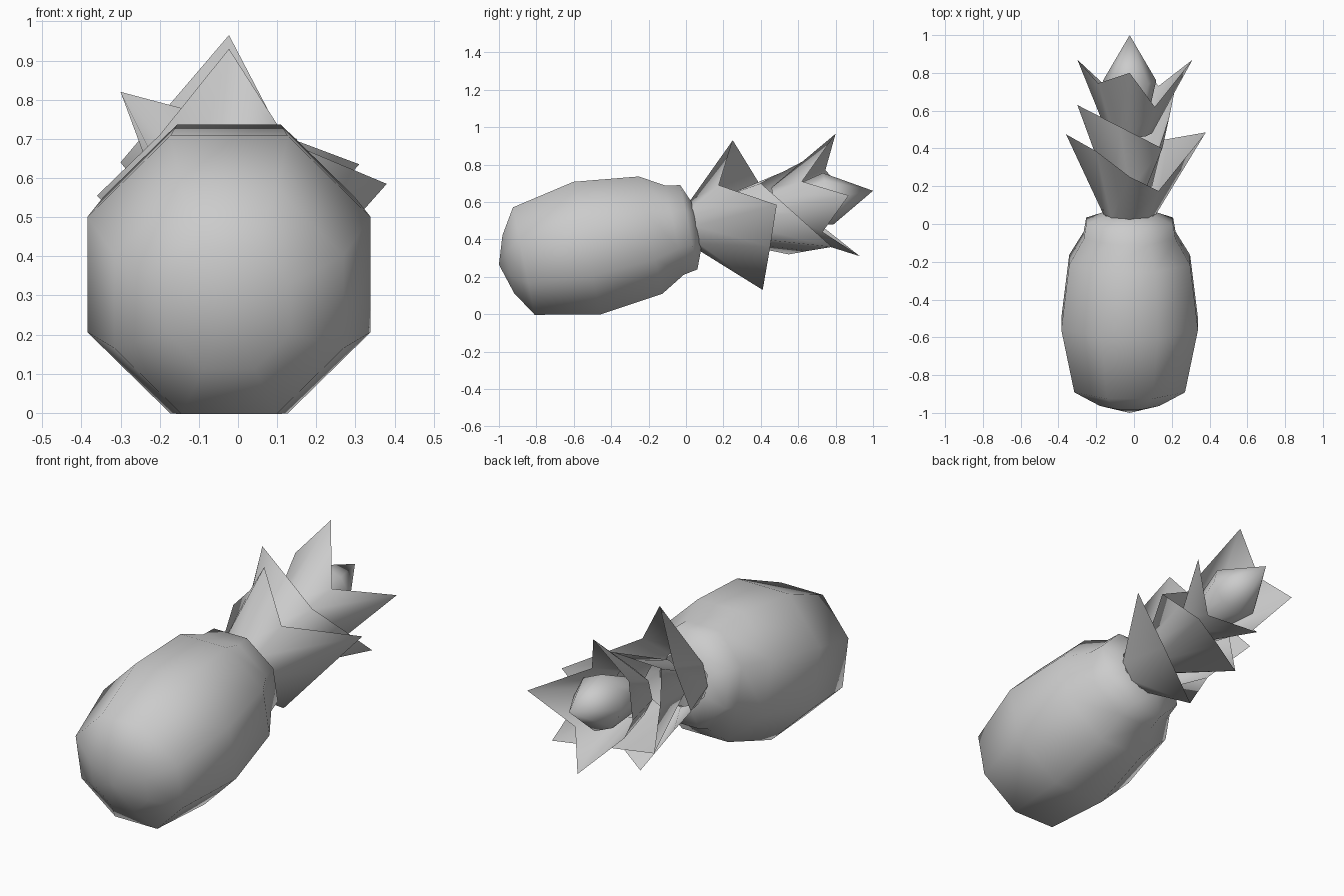
import bpy, bmesh
from math import sin, cos, pi, radians
from mathutils import Vector, Matrix

cube = bpy.data.objects.get("Cube")
if cube:
    bpy.data.objects.remove(cube)

grey = bpy.data.materials.new("plain_grey")
grey.use_nodes = True
grey.diffuse_color = (0.6, 0.6, 0.6, 1)
grey.node_tree.nodes["Principled BSDF"].inputs["Base Color"].default_value = (0.6, 0.6, 0.6, 1)

SIDES = 8
CENTRE_X = -0.023
TILT = radians(11.5)      # the fruit lies with its crown end raised


def ring(y, apothem, turn):
    """Octagon across the tilted axis, clockwise from the top towards +x."""
    centre = Vector((CENTRE_X, y, 0.465 + 0.205 * (y - 0.015)))
    radius = apothem / cos(pi / SIDES)
    spin = Matrix.Rotation(TILT, 3, 'X')
    return [centre + spin @ Vector((radius * sin(a), 0, radius * cos(a)))
            for a in ((i + turn) * 2 * pi / SIDES for i in range(SIDES))]


def loft(name, rings, start=None, end=None):
    """Skin a list of rings; start and end are optional closing points."""
    bm = bmesh.new()
    loops = [[bm.verts.new(p) for p in r] for r in rings]
    for a, b in zip(loops, loops[1:]):
        for i in range(SIDES):
            j = (i + 1) % SIDES
            bm.faces.new((a[i], a[j], b[j], b[i]))
    for point, loop in ((start, loops[0]), (end, loops[-1])):
        if point:
            tip = bm.verts.new(point)
            for i in range(SIDES):
                bm.faces.new((tip, loop[i], loop[(i + 1) % SIDES]))
    bmesh.ops.recalc_face_normals(bm, faces=bm.faces)
    # Open crowns: make the outer skin face away from the axis
    axis = Vector((CENTRE_X, 0, 0))
    if sum(f.normal.x * (f.calc_center_median() - axis).x for f in bm.faces) < 0:
        bmesh.ops.reverse_faces(bm, faces=bm.faces)
    mesh = bpy.data.meshes.new(name)
    bm.to_mesh(mesh)
    bm.free()
    mesh.materials.append(grey)
    mesh.shade_smooth()
    obj = bpy.data.objects.new(name, mesh)
    bpy.context.collection.objects.link(obj)
    return obj


# Fruit body: octagonal rings from the blunt end to the narrow neck
profile = [(-0.95, 0.158), (-0.867, 0.293), (-0.53, 0.362), (-0.19, 0.32),
           (-0.06, 0.243), (0.015, 0.23), (0.055, 0.13)]
loft("fruit_body", [ring(y, r, 0.5) for y, r in profile], start=(CENTRE_X, -1.0, 0.265))

# Crown tiers: each flares from a small ring to a jagged rim of tips and notches
lower_rim = [(-0.023, 0.25, 0.93), (0.13, 0.175, 0.69), (0.38, 0.485, 0.585), (0.18, 0.45, 0.36),
             (-0.023, 0.41, 0.13), (-0.18, 0.36, 0.36), (-0.36, 0.475, 0.555), (-0.2, 0.385, 0.71)]
middle_rim = [(-0.075, 0.515, 0.76), (0.15, 0.40, 0.70), (0.19, 0.58, 0.54), (0.23, 0.78, 0.36),
              (0.0, 0.66, 0.34), (-0.2, 0.55, 0.32), (-0.2, 0.5, 0.55), (-0.3, 0.63, 0.82)]
upper_rim = [(-0.023, 0.80, 0.965), (0.11, 0.62, 0.71), (0.31, 0.87, 0.635), (0.13, 0.73, 0.44),
             (-0.023, 0.93, 0.31), (-0.16, 0.74, 0.46), (-0.3, 0.87, 0.64), (-0.19, 0.745, 0.77)]
for name, y, r, rim in (("lower_leaves", 0.05, 0.128, lower_rim),
                        ("middle_leaves", 0.2, 0.11, middle_rim),
                        ("upper_leaves", 0.48, 0.11, upper_rim)):
    loft(name, [ring(y, r, 0), [Vector(p) for p in rim]])

# Closed bud in the middle of the crown
loft("centre_bud", [ring(0.52, 0.08, 0), ring(0.76, 0.13, 0)], end=(CENTRE_X, 1.0, 0.66))
